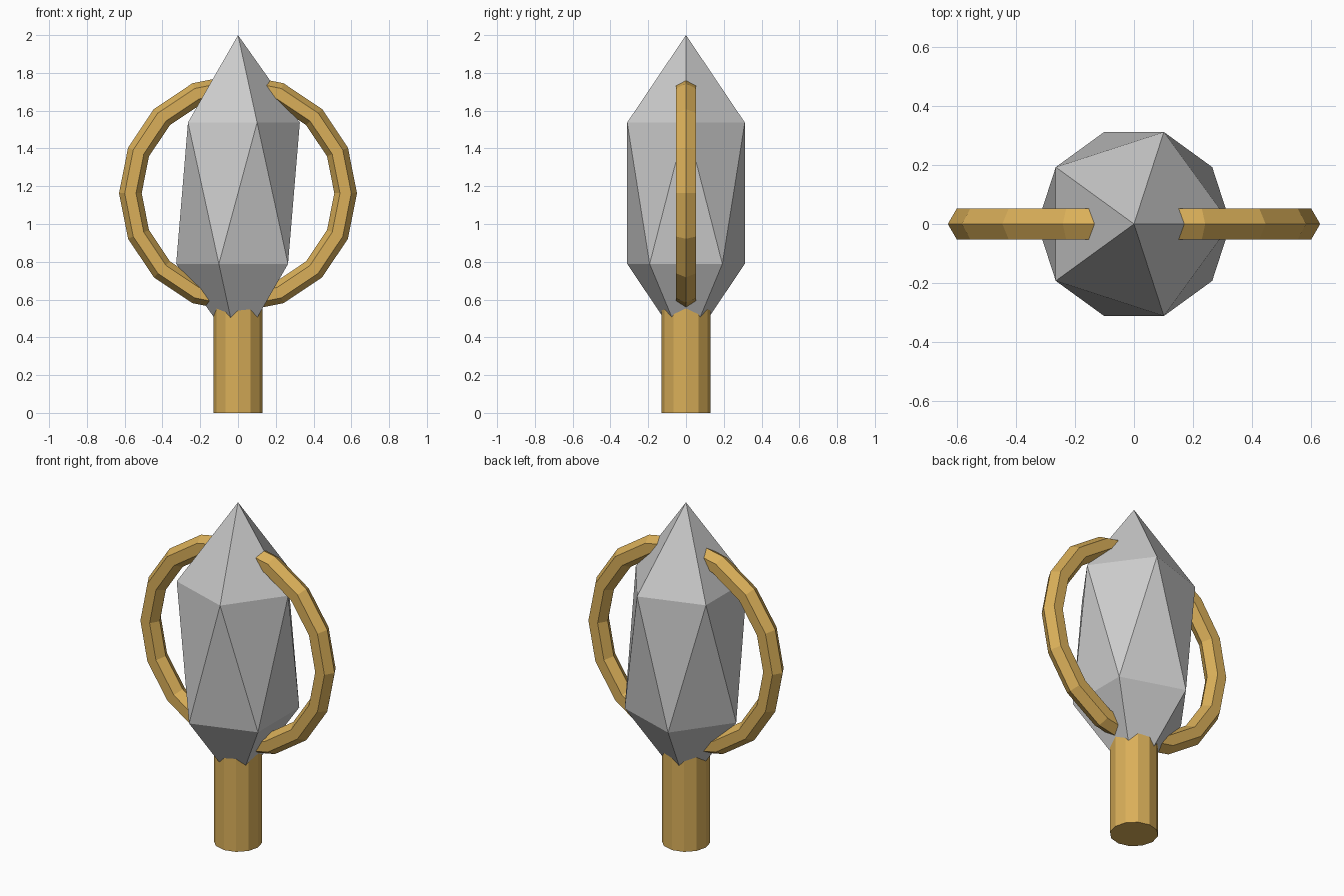
import bpy
from math import pi

if "Cube" in bpy.data.objects:
    bpy.data.objects.remove(bpy.data.objects["Cube"])

CENTRE_Z = 1.163

gold = bpy.data.materials.new("gold")
gold.diffuse_color = (0.70, 0.43, 0.10, 1)
gold.use_nodes = True
gold.node_tree.nodes["Principled BSDF"].inputs["Base Color"].default_value = gold.diffuse_color


def finish(name, material=None):
    obj = bpy.context.object
    obj.name = name
    bpy.ops.object.transform_apply(location=False, rotation=True, scale=True)
    if material:
        obj.data.materials.append(material)
    return obj


# Stretched 20-sided crystal
bpy.ops.mesh.primitive_ico_sphere_add(subdivisions=1, radius=1, location=(0, 0, CENTRE_Z))
bpy.context.object.scale = (0.366, 0.366, 2 - CENTRE_Z)
finish("crystal")

# Upright ring with a hexagonal section, passing through the crystal
bpy.ops.mesh.primitive_torus_add(major_segments=16, minor_segments=6,
                                 major_radius=0.57, minor_radius=0.06,
                                 location=(0, 0, CENTRE_Z), rotation=(pi / 2, 0, 0))
finish("ring", gold)

# Twelve-sided handle, its top buried in the crystal
HANDLE_TOP = 0.6
bpy.ops.mesh.primitive_cylinder_add(vertices=12, radius=0.13, depth=HANDLE_TOP,
                                    location=(0, 0, HANDLE_TOP / 2))
finish("handle", gold)
